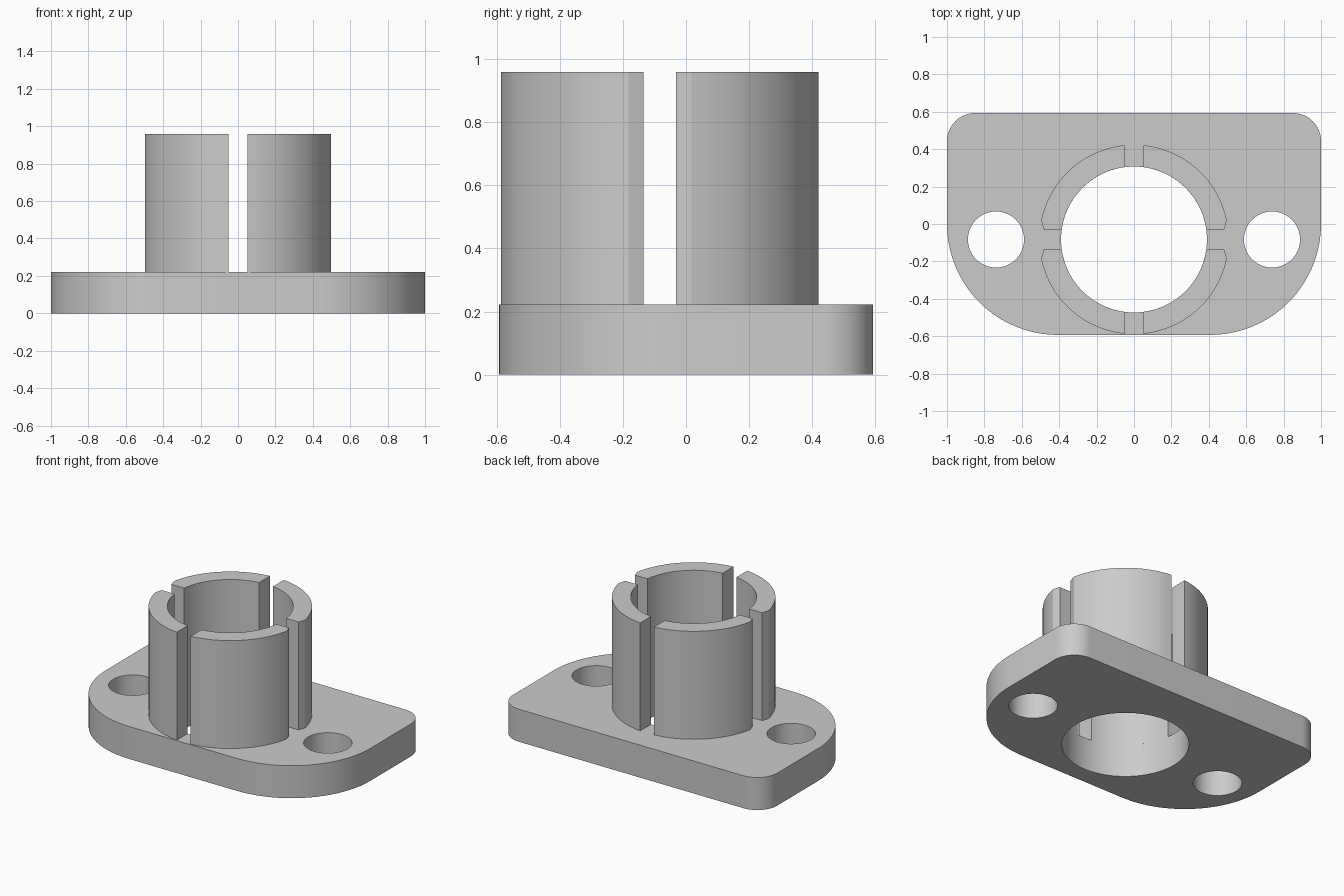
import bpy
import bmesh
from math import sin, cos, asin, acos, pi

if "Cube" in bpy.data.objects:
    bpy.data.objects.remove(bpy.data.objects["Cube"])

grey = bpy.data.materials.new("light grey")
grey.use_nodes = True
colour = (0.6, 0.6, 0.6, 1)
grey.diffuse_color = colour
grey.node_tree.nodes["Principled BSDF"].inputs["Base Color"].default_value = colour

HALF_X, HALF_Y = 1.0, 0.593
AXIS_Y = -0.083            # line through the bore and both bolt holes
PLATE_TOP, TOP = 0.222, 0.96
BORE, OUTER = 0.39, 0.5065
SLOT = 0.052               # half the slot width


def arc(cx, cy, r, start, end, steps):
    angles = [start + (end - start) * i / steps for i in range(steps + 1)]
    return [(cx + r * cos(a), cy + r * sin(a)) for a in angles]


def circle(cx, cy, r, steps):
    return arc(cx, cy, r, 0, 2 * pi, steps)[:-1]


def extrude(name, loops, z0, z1):
    """Solid prism from an outline and any hole loops."""
    curve = bpy.data.curves.new(name, 'CURVE')
    curve.dimensions = '2D'
    curve.fill_mode = 'BOTH'
    curve.extrude = (z1 - z0) / 2
    for loop in loops:
        spline = curve.splines.new('POLY')
        spline.points.add(len(loop) - 1)
        for point, (x, y) in zip(spline.points, loop):
            point.co = (x, y, 0, 1)
        spline.use_cyclic_u = True
    helper = bpy.data.objects.new(name + "_outline", curve)
    bpy.context.collection.objects.link(helper)
    graph = bpy.context.evaluated_depsgraph_get()
    mesh = bpy.data.meshes.new_from_object(helper.evaluated_get(graph))
    bpy.data.objects.remove(helper)

    bm = bmesh.new()
    bm.from_mesh(mesh)
    bmesh.ops.translate(bm, verts=bm.verts, vec=(0, 0, (z0 + z1) / 2))
    bmesh.ops.remove_doubles(bm, verts=bm.verts, dist=0.0001)
    bmesh.ops.recalc_face_normals(bm, faces=bm.faces)
    bm.to_mesh(mesh)
    bm.free()
    mesh.materials.clear()
    mesh.materials.append(grey)

    obj = bpy.data.objects.new(name, mesh)
    bpy.context.collection.objects.link(obj)
    bpy.ops.object.select_all(action='DESELECT')
    obj.select_set(True)
    bpy.context.view_layer.objects.active = obj
    bpy.ops.object.shade_smooth_by_angle(angle=0.35)
    return obj


# Flange plate: large front corners, small back corners, bore and bolt holes
outline = []
for sx, sy, r, start in ((1, 1, 0.15, 0), (-1, 1, 0.15, pi / 2),
                         (-1, -1, 0.593, pi), (1, -1, 0.593, 1.5 * pi)):
    outline += arc(sx * (HALF_X - r), sy * (HALF_Y - r), r,
                   start, start + pi / 2, 20)
holes = [circle(0, AXIS_Y, BORE, 96)]
holes += [circle(sx * 0.738, AXIS_Y, 0.15, 48) for sx in (1, -1)]
extrude("flange_plate", [outline] + holes, 0, PLATE_TOP)

# Split collar: four quarter walls, with a bevelled edge at the side slots
quarter = arc(0, 0, BORE, asin(SLOT / BORE), acos(SLOT / BORE), 24)
quarter += arc(0, 0, OUTER, acos(SLOT / OUTER), asin(0.1 / OUTER), 24)
quarter.append((0.481, SLOT))
for sx, side in ((1, "left"), (-1, "right")):
    for sy, end in ((1, "back"), (-1, "front")):
        loop = [(sx * x, AXIS_Y + sy * y) for x, y in quarter]
        extrude(f"collar_{end}_{side}", [loop], PLATE_TOP, TOP)
